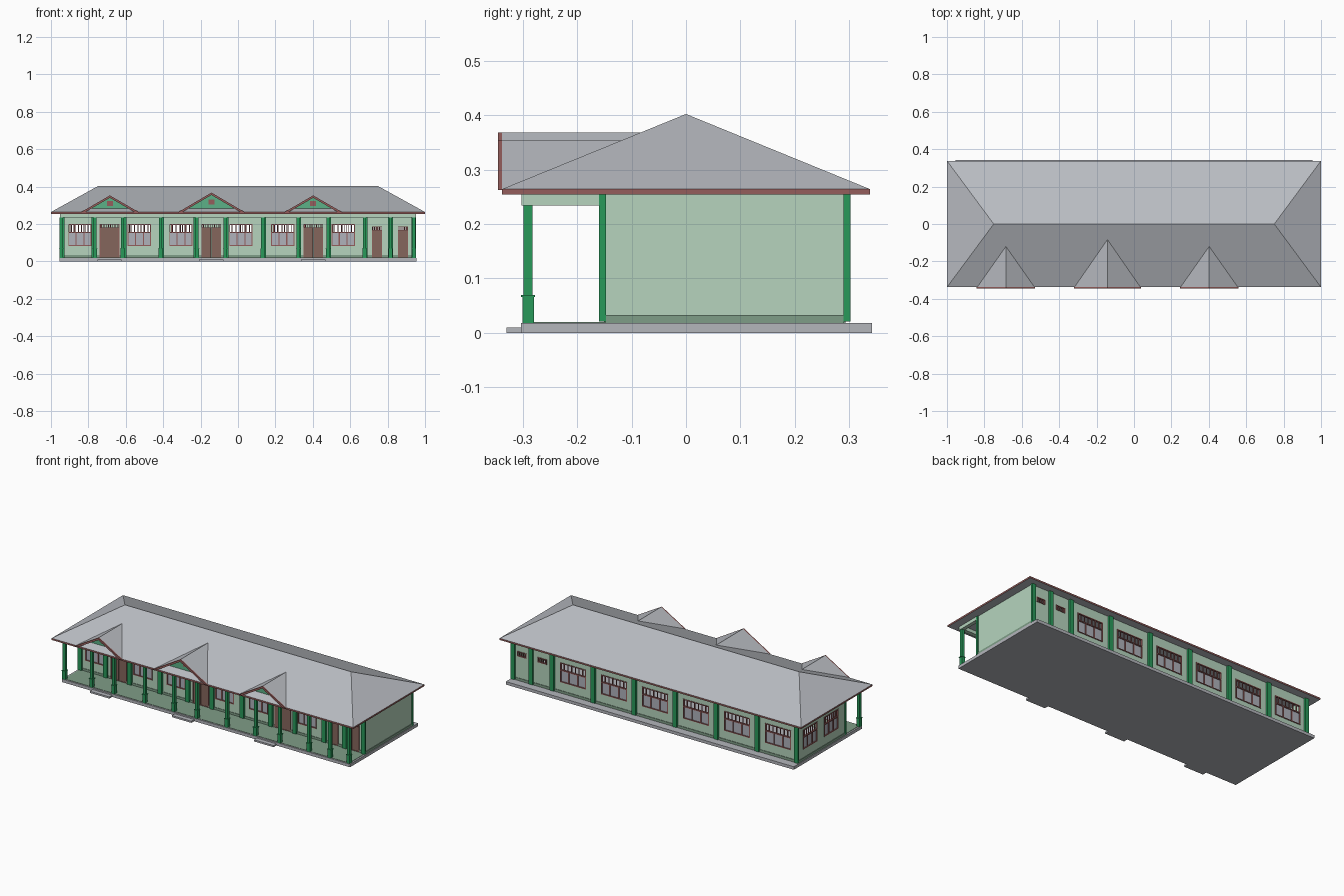
import bpy
import bmesh

old = bpy.data.objects.get("Cube")
if old:
    bpy.data.objects.remove(old, do_unlink=True)


def material(name, r, g, b):
    """Flat material from display values, stored as linear."""
    col = [(c / 255) ** 2.2 for c in (r, g, b)] + [1.0]
    m = bpy.data.materials.new(name)
    m.use_nodes = True
    m.diffuse_color = col
    m.node_tree.nodes["Principled BSDF"].inputs["Base Color"].default_value = col
    return m


ROOF = material("roof grey", 184, 187, 193)
STONE = material("concrete grey", 178, 180, 186)
WALL = material("pale green", 180, 211, 188)
POST = material("deep green", 45, 152, 90)
GABLE = material("mid green", 92, 176, 134)
TILE = material("grey green", 126, 156, 134)
TRIM = material("red brown", 148, 94, 92)
DOOR = material("door brown", 132, 102, 93)
GLASS = material("window grey", 174, 177, 186)


def finish(name, bm, *mats):
    me = bpy.data.meshes.new(name)
    bmesh.ops.recalc_face_normals(bm, faces=bm.faces)
    bm.to_mesh(me)
    bm.free()
    for m in mats:
        me.materials.append(m)
    ob = bpy.data.objects.new(name, me)
    bpy.context.collection.objects.link(ob)
    return ob


def solid(bm, ring_a, ring_b):
    """Closed prism between two matching rings of points."""
    a = [bm.verts.new(p) for p in ring_a]
    b = [bm.verts.new(p) for p in ring_b]
    bm.faces.new(a)
    bm.faces.new(b)
    for i in range(len(a)):
        j = (i + 1) % len(a)
        bm.faces.new((a[i], a[j], b[j], b[i]))


def boxes(name, items, mat):
    """One object from boxes given as (x0, x1, y0, y1, z0, z1)."""
    bm = bmesh.new()
    for x0, x1, y0, y1, z0, z1 in items:
        flat = [(x0, y0), (x1, y0), (x1, y1), (x0, y1)]
        solid(bm, [(x, y, z0) for x, y in flat], [(x, y, z1) for x, y in flat])
    return finish(name, bm, mat)


# Main sizes
WX, FRONT, BACK = 0.948, -0.148, 0.29
FLOOR, EAVE = 0.018, 0.255
DOORS = (-0.687, -0.143, 0.402)

# Base slab, porch floor and steps
boxes("base_slab", [(-0.955, 0.955, -0.303, 0.342, 0, FLOOR)], STONE)
boxes("porch_floor", [(-0.945, 0.945, -0.296, FRONT, FLOOR, FLOOR + 0.002)], TILE)
boxes("steps", [(c - 0.065, c + 0.065, -0.33, -0.303, 0, 0.01) for c in DOORS], STONE)


def on_wall(side, u0, u1, z0, z1, d0, d1):
    """Box on a wall: u runs along it, d is the distance outward."""
    if side == "front":
        return (u0, u1, FRONT - d1, FRONT - d0, z0, z1)
    if side == "back":
        return (u0, u1, BACK + d0, BACK + d1, z0, z1)
    if side == "left":
        return (WX + d0, WX + d1, u0, u1, z0, z1)
    return (-WX - d1, -WX - d0, u0, u1, z0, z1)


frames, glass, doors, walls, skirts = [], [], [], [], []
openings = {"front": [], "back": [], "left": [], "right": []}


def frame(side, u0, u1, z0, z1, w=0.005):
    for r in ((u0, u0 + w, z0, z1), (u1 - w, u1, z0, z1),
              (u0, u1, z0, z0 + w), (u0, u1, z1 - w, z1)):
        frames.append(on_wall(side, *r, -0.008, 0.003))


def bars(side, u0, u1, z0, z1, count):
    """Evenly spaced upright bars across an open transom."""
    for i in range(1, count + 1):
        u = u0 + (u1 - u0) * i / (count + 1)
        frames.append(on_wall(side, u - 0.002, u + 0.002, z0, z1, -0.006, 0))


def window(side, c, width):
    """Three glazed panes below an open barred transom."""
    u0, u1 = c - width / 2, c + width / 2
    z0, zm, z1 = 0.083, 0.155, 0.2
    openings[side].append((u0, u1, z0, z1))
    frame(side, u0, u1, z0, z1)
    frames.append(on_wall(side, u0, u1, zm - 0.003, zm + 0.003, -0.008, 0.003))
    for i in (1, 2):
        u = u0 + width * i / 3
        frames.append(on_wall(side, u - 0.003, u + 0.003, z0, zm, -0.008, 0.002))
    glass.append(on_wall(side, u0, u1, z0, zm, -0.007, -0.003))
    bars(side, u0, u1, zm, z1, 6)


def vent_window(side, c, width):
    u0, u1 = c - width / 2, c + width / 2
    openings[side].append((u0, u1, 0.162, 0.192))
    frame(side, u0, u1, 0.162, 0.192, 0.004)
    bars(side, u0, u1, 0.162, 0.192, 4)


def door(c, width, top, leaves):
    """Door leaves with an open transom above."""
    u0, u1 = c - width / 2, c + width / 2
    openings["front"].append((u0, u1, FLOOR, top))
    frame("front", u0, u1, FLOOR, top, 0.004)
    head = top - 0.02
    step = width / leaves
    for i in range(leaves):
        doors.append(on_wall("front", u0 + i * step + 0.001, u0 + (i + 1) * step - 0.001,
                             FLOOR, head, -0.008, 0))
    frames.append(on_wall("front", u0, u1, head - 0.002, head + 0.002, -0.008, 0.002))
    bars("front", u0, u1, head, top, 4 * leaves)


for c in (-0.845, -0.527, -0.305, 0.016, 0.24, 0.562):
    window("front", c, 0.125)
for c in DOORS:
    door(c, 0.106, 0.2, 2)
for c in (0.743, 0.882):
    door(c, 0.054, 0.187, 1)
for i in range(6):
    window("back", 0.545 - 0.272 * i, 0.172)
for c in (0.75, 0.885):
    vent_window("back", c, 0.062)
for c in (0.18, -0.02):
    window("right", c, 0.135)

# Walls split around their openings, with a low skirting
for side, holes in openings.items():
    lo, hi = (-WX, WX) if side in ("front", "back") else (FRONT, BACK)
    u = lo
    for u0, u1, z0, z1 in sorted(holes) + [(hi, hi, FLOOR, FLOOR)]:
        walls.append(on_wall(side, u, u0, FLOOR, EAVE, -0.01, 0))
        is_door = z0 == FLOOR
        if u1 > u0:
            walls.append(on_wall(side, u0, u1, z1, EAVE, -0.01, 0))
            if not is_door:
                walls.append(on_wall(side, u0, u1, FLOOR, z0, -0.01, 0))
        if is_door:
            skirts.append(on_wall(side, lo, u0, FLOOR, 0.033, 0, 0.003))
            lo = u1
        u = u1

boxes("walls", walls, WALL)
boxes("wall_skirting", skirts, TILE)
boxes("window_frames", frames, TRIM)
boxes("window_panes", glass, GLASS)
boxes("doors", doors, DOOR)

# Wall pilasters
front_x = (-0.94, -0.77, -0.61, -0.408, -0.225, -0.065, 0.136,
           0.325, 0.485, 0.68, 0.816, 0.94)
back_x = [0.94, 0.82] + [0.68 - 0.272 * i for i in range(6)] + [-0.94]
boxes("wall_pilasters",
      [on_wall("front", x - 0.013, x + 0.013, 0.021, EAVE, -0.001, 0.012) for x in front_x]
      + [on_wall("back", x - 0.013, x + 0.013, 0.021, EAVE, -0.001, 0.012) for x in back_x], POST)

# Porch columns: shaft, pedestal and collar
columns = []
for x in (-0.945, -0.765, -0.618, -0.414, -0.22, -0.068, 0.132,
          0.322, 0.482, 0.676, 0.816, 0.94):
    for half, z0, z1 in ((0.0085, FLOOR, 0.234), (0.0105, FLOOR, 0.066), (0.013, 0.066, 0.07)):
        columns.append((x - half, x + half, -0.29 - half, -0.29 + half, z0, z1))
boxes("porch_columns", columns, POST)

# Porch beams
boxes("porch_beams", [(-0.953, 0.953, -0.302, -0.278, 0.234, EAVE)]
      + [(s * 0.942 - 0.011, s * 0.942 + 0.011, -0.278, FRONT, 0.234, EAVE) for s in (-1, 1)], WALL)

# Eave board: brown edge, grey soffit
eaves = boxes("eave_board", [(-1, 1, -0.338, 0.338, 0.254, 0.264)], TRIM)
eaves.data.materials.append(ROOF)
for f in eaves.data.polygons:
    f.material_index = 1 if abs(f.normal.z) > 0.5 else 0

# Hipped main roof
bm = bmesh.new()
c = [bm.verts.new((x, y, 0.264)) for x, y in ((-1, -0.338), (1, -0.338), (1, 0.338), (-1, 0.338))]
r0, r1 = [bm.verts.new((x, 0, 0.402)) for x in (-0.75, 0.75)]
for f in ((c[0], c[1], r1, r0), (c[2], c[3], r0, r1), (c[1], c[2], r1), (c[3], c[0], r0), c):
    bm.faces.new(f)
finish("main_roof", bm, ROOF)


# Front gables
def gable(label, cx, half, peak):
    base, slope = 0.262, 0.138 / 0.338

    def chevron(drop, y):
        run = drop * half / (peak - base)
        return [(cx - half, y, base), (cx, y, peak), (cx + half, y, base),
                (cx + half - run, y, base), (cx, y, peak - drop), (cx - half + run, y, base)]

    # Two thin slopes that die into the main roof
    bm = bmesh.new()
    y_end = -0.338 + (peak - 0.264) / slope
    front = chevron(0.007, -0.338)
    back = [(x, -0.336 if z == base else y_end, z) for x, _, z in front]
    for ring in ((0, 1, 4, 5), (1, 2, 3, 4)):
        solid(bm, [front[i] for i in ring], [back[i] for i in ring])
    finish(label + "_gable_roof", bm, ROOF)
    # Barge boards
    bm = bmesh.new()
    a, b = chevron(0.013, -0.345), chevron(0.013, -0.337)
    for ring in ((0, 1, 4, 5), (1, 2, 3, 4)):
        solid(bm, [a[i] for i in ring], [b[i] for i in ring])
    finish(label + "_barge_boards", bm, TRIM)
    # Recessed gable wall with a small vent
    bm = bmesh.new()
    tri = [(cx - half, base), (cx + half, base), (cx, peak - 0.005)]
    solid(bm, [(x, -0.292, z) for x, z in tri], [(x, -0.286, z) for x, z in tri])
    finish(label + "_gable_wall", bm, GABLE)
    zc = base + (peak - base) * 0.53
    boxes(label + "_gable_vent", [(cx - 0.016, cx + 0.016, -0.296, -0.29, zc - 0.013, zc + 0.013)], TRIM)


gable("right", -0.685, 0.157, 0.353)
gable("middle", -0.142, 0.18, 0.368)
gable("left", 0.402, 0.157, 0.353)
